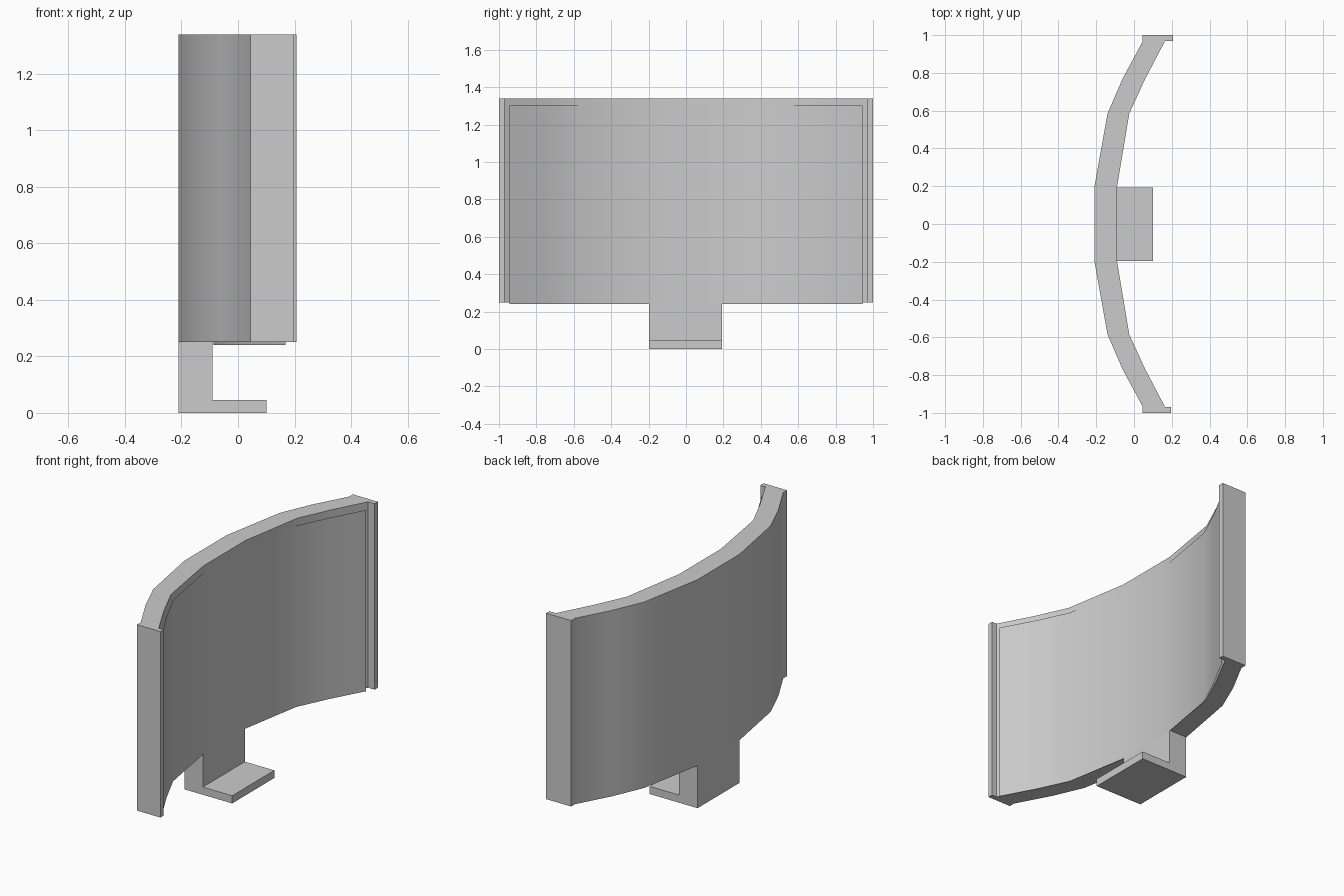
import bpy
import math

if "Cube" in bpy.data.objects:
    bpy.data.objects.remove(bpy.data.objects["Cube"])

# Half cross-sections seen from above (x, y), from the middle to the +y end
BACK = [(-0.21, 0.195), (-0.14, 0.585), (-0.06, 0.77), (0.045, 0.965)]
FRONT = [(-0.09, 0.195), (-0.025, 0.585), (0.06, 0.77), (0.165, 0.97)]
SCREEN = [(x + 0.003, y * 0.973) for x, y in FRONT]


def mirrored(half):
    """Full curve from -y to +y."""
    return [(x, -y) for x, y in reversed(half)] + half


def finish(name, verts, faces, smooth=False):
    mesh = bpy.data.meshes.new(name)
    mesh.from_pydata(verts, [], faces)
    mesh.update()
    obj = bpy.data.objects.new(name, mesh)
    bpy.context.collection.objects.link(obj)
    if smooth:
        bpy.ops.object.select_all(action='DESELECT')
        obj.select_set(True)
        bpy.context.view_layer.objects.active = obj
        bpy.ops.object.shade_smooth_by_angle(angle=math.radians(35))
    return obj


def prism(name, pts, z0, z1, smooth=False):
    """Extrude a counter-clockwise x-y outline upward."""
    n = len(pts)
    verts = [(x, y, z) for z in (z0, z1) for x, y in pts]
    faces = [(i, (i + 1) % n, (i + 1) % n + n, i + n) for i in range(n)]
    faces += [tuple(reversed(range(n))), tuple(range(n, 2 * n))]
    return finish(name, verts, faces, smooth)


# Curved housing with a small lip at each end
lip_hi = [(0.207, 0.97), (0.207, 1.0), (0.045, 1.0)]
lip_lo = [(0.045, -1.0), (0.197, -1.0), (0.197, -0.97)]
outline = lip_lo + mirrored(FRONT) + lip_hi + mirrored(BACK)[::-1]
prism("curved_housing", outline, 0.25, 1.34, smooth=True)

# Thin screen sheet lying on the concave side, hanging just below the housing
curve = mirrored(SCREEN)
n = len(curve)
finish("screen", [(x, y, z) for z in (0.24, 1.302) for x, y in curve],
       [(i, i + 1, i + 1 + n, i + n) for i in range(n - 1)], smooth=True)

# L-shaped stand: neck and foot from one side profile (x, z)
side = [(-0.21, 0.0), (0.1, 0.0), (0.1, 0.045), (-0.09, 0.045),
        (-0.09, 0.25), (-0.21, 0.25)]
m = len(side)
verts = [(x, y, z) for y in (-0.197, 0.193) for x, z in side]
faces = [(i, i + m, (i + 1) % m + m, (i + 1) % m) for i in range(m)]
faces += [tuple(range(m)), tuple(reversed(range(m, 2 * m)))]
finish("stand", verts, faces)
